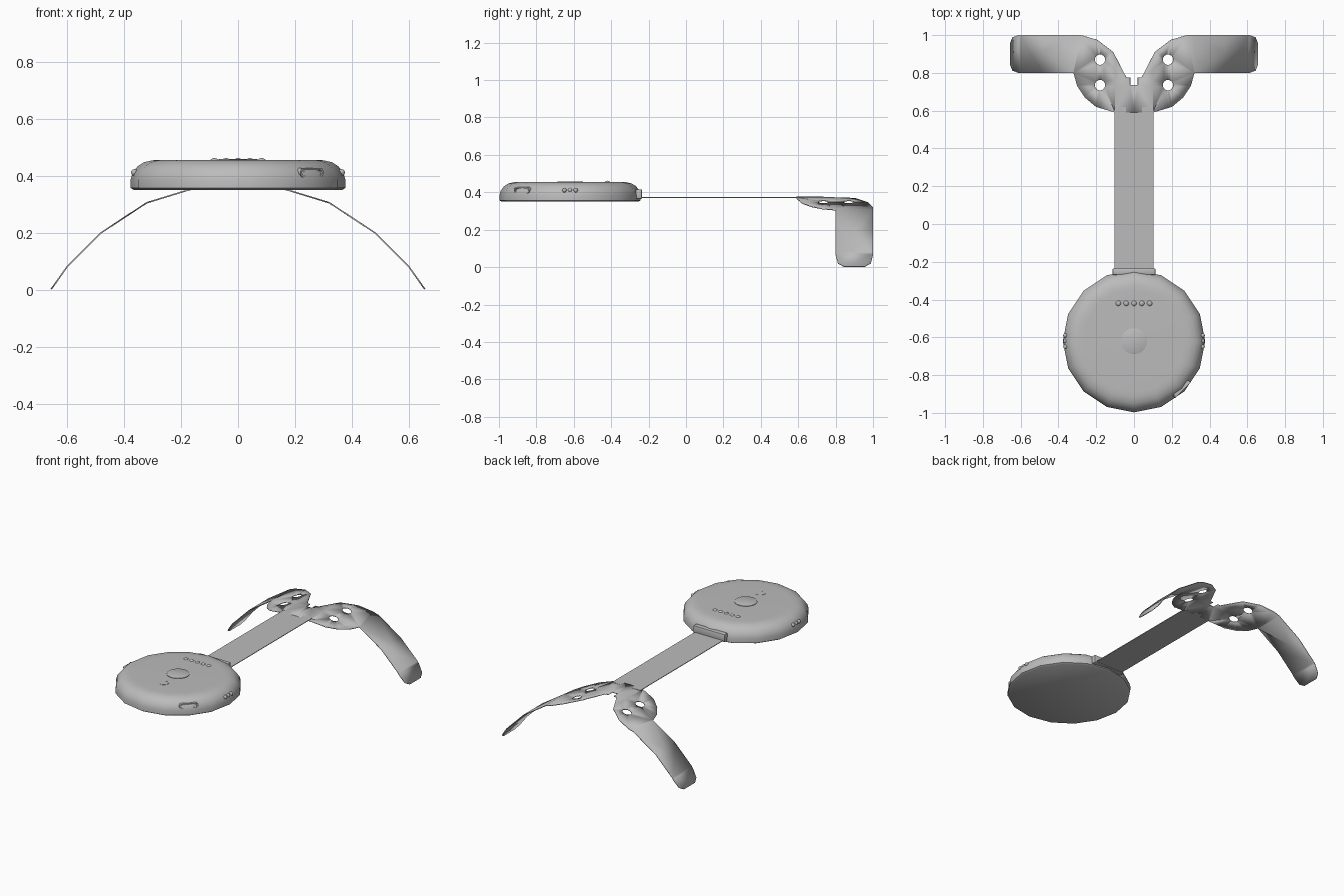
import bpy, bmesh, math
from mathutils import Matrix, Vector

cube = bpy.data.objects.get("Cube")
if cube:
    bpy.data.objects.remove(cube, do_unlink=True)

grey = bpy.data.materials.new("plain grey")
grey.use_nodes = True
grey.diffuse_color = (0.5, 0.5, 0.5, 1)
grey.node_tree.nodes["Principled BSDF"].inputs["Base Color"].default_value = (0.5, 0.5, 0.5, 1)

CY = -0.62      # centre of the round body
TOP = 0.455     # its upper face
R = 0.377


def finish(name, bm, smooth=True):
    bmesh.ops.recalc_face_normals(bm, faces=bm.faces)
    mesh = bpy.data.meshes.new(name)
    bm.to_mesh(mesh)
    bm.free()
    mesh.materials.append(grey)
    ob = bpy.data.objects.new(name, mesh)
    bpy.context.collection.objects.link(ob)
    if smooth:
        bpy.ops.object.select_all(action='DESELECT')
        ob.select_set(True)
        bpy.context.view_layer.objects.active = ob
        bpy.ops.object.shade_smooth_by_angle(angle=math.radians(35))
    return ob


def lathe(name, profile, sides, centre):
    """Stack rings of (radius, z) and cap both ends."""
    bm = bmesh.new()
    rings = []
    for r, z in profile:
        rings.append([bm.verts.new((centre[0] + r * math.sin(2 * math.pi * i / sides),
                                    centre[1] - r * math.cos(2 * math.pi * i / sides), z))
                      for i in range(sides)])
    for a, b in zip(rings, rings[1:]):
        for i in range(sides):
            j = (i + 1) % sides
            bm.faces.new((a[i], a[j], b[j], b[i]))
    bm.faces.new(rings[0])
    bm.faces.new(rings[-1])
    return finish(name, bm)


def box(name, size, matrix, bevel=0.0):
    bm = bmesh.new()
    bmesh.ops.create_cube(bm, size=1, matrix=Matrix.Diagonal((*size, 1)))
    if bevel:
        bmesh.ops.bevel(bm, geom=bm.edges[:], offset=bevel, segments=2,
                        affect='EDGES', profile=0.5)
    bm.transform(matrix)
    return finish(name, bm)


def ball(name, radius, location):
    bm = bmesh.new()
    bmesh.ops.create_uvsphere(bm, u_segments=12, v_segments=8, radius=radius,
                              matrix=Matrix.Translation(location))
    return finish(name, bm)


# Round body with a domed shoulder
lathe("body", [(0.366, 0.35), (R, 0.357), (R, 0.385), (0.37, 0.41), (0.352, 0.433),
               (0.33, 0.447), (0.3, 0.454), (0.27, TOP)], 16, (0, CY))

# Centre button and small sensor on the top face
lathe("button", [(0.068, TOP - 0.005), (0.068, TOP + 0.003), (0.066, TOP + 0.004)], 32, (0, CY))
lathe("sensor", [(0.032, TOP - 0.005), (0.032, TOP + 0.001), (0.024, TOP + 0.001),
                 (0.024, TOP + 0.0005)], 20, (0, CY - 0.15))

# Row of indicator beads
for i in range(5):
    ball("indicator_bead", 0.018, (0.0415 * (i - 2), -0.42, TOP - 0.011))

# Charging port at the front left: a raised rim around a recessed slot
bm = bmesh.new()
loops = []
for half, tall, depth in ((0.058, 0.017, -0.04), (0.058, 0.017, 0.012),
                          (0.049, 0.009, 0.012), (0.049, 0.009, -0.008)):
    loop = []
    for i in range(16):
        a = 2 * math.pi * (i + 0.5) / 16
        shift = math.copysign(half - tall, math.cos(a))
        loop.append(bm.verts.new((shift + tall * math.cos(a), -depth, tall * math.sin(a))))
    loops.append(loop)
for a, b in zip(loops, loops[1:]):
    for i in range(16):
        j = (i + 1) % 16
        bm.faces.new((a[i], a[j], b[j], b[i]))
bm.faces.new(loops[0])
bm.faces.new(loops[-1])
turn = Matrix.Rotation(math.radians(45), 4, 'Z')
place = Matrix.Translation((0, CY, 0.411)) @ turn @ Matrix.Translation((0, -0.355, 0))
bm.transform(place)
finish("charging_port", bm)
box("port_tongue", (0.07, 0.014, 0.006), place)

# Three contact studs on each side
for side in (-1, 1):
    for i in (-1, 0, 1):
        ball("contact_stud", 0.012, (side * 0.363, CY + 0.03 * i, 0.411))

# Strap and its clip
box("strap", (0.204, 0.9, 0.004), Matrix.Translation((0, 0.17, 0.372)))
box("strap_clip", (0.228, 0.034, 0.052), Matrix.Translation((0, -0.252, 0.39)), 0.006)

# Neck clasp: flat half outline with two holes, sliced and bent down, then mirrored
outline = [(0, 0.59), (0.1, 0.59), (0.2, 0.62), (0.26, 0.67), (0.3, 0.73), (0.32, 0.8),
           (0.61, 0.8), (0.642, 0.812), (0.655, 0.845), (0.655, 0.955), (0.642, 0.988),
           (0.61, 1), (0.28, 1), (0.195, 0.975), (0.11, 0.91), (0.04, 0.775),
           (0.02, 0.775), (0.02, 0.735), (0, 0.735)]
bend = [(0, 0.374), (0.1, 0.368), (0.18, 0.348), (0.32, 0.305), (0.48, 0.2),
        (0.6, 0.08), (0.66, -0.005)]


def bent_height(x):
    for (x0, z0), (x1, z1) in zip(bend, bend[1:]):
        if x <= x1:
            return z0 + (z1 - z0) * (x - x0) / (x1 - x0)
    return bend[-1][1]


bm = bmesh.new()
holes = [[(0.18 + 0.028 * math.cos(math.pi * i / 8), y + 0.028 * math.sin(math.pi * i / 8))
          for i in range(16)] for y in (0.735, 0.87)]
for path in [outline] + holes:
    verts = [bm.verts.new((x, y, 0)) for x, y in path]
    for a, b in zip(verts, verts[1:] + verts[:1]):
        bm.edges.new((a, b))
bmesh.ops.triangle_fill(bm, use_beauty=True, edges=bm.edges[:], normal=(0, 0, 1))
for x, z in bend[1:-1]:
    bmesh.ops.bisect_plane(bm, geom=bm.verts[:] + bm.edges[:] + bm.faces[:],
                           plane_co=Vector((x, 0, 0)), plane_no=Vector((1, 0, 0)))
for v in bm.verts:
    v.co.z = bent_height(v.co.x)
clasp = finish("neck_clasp", bm)
mirror = clasp.modifiers.new("mirror", 'MIRROR')
mirror.use_clip = True
solid = clasp.modifiers.new("thickness", 'SOLIDIFY')
solid.thickness = 0.005
solid.offset = 0
